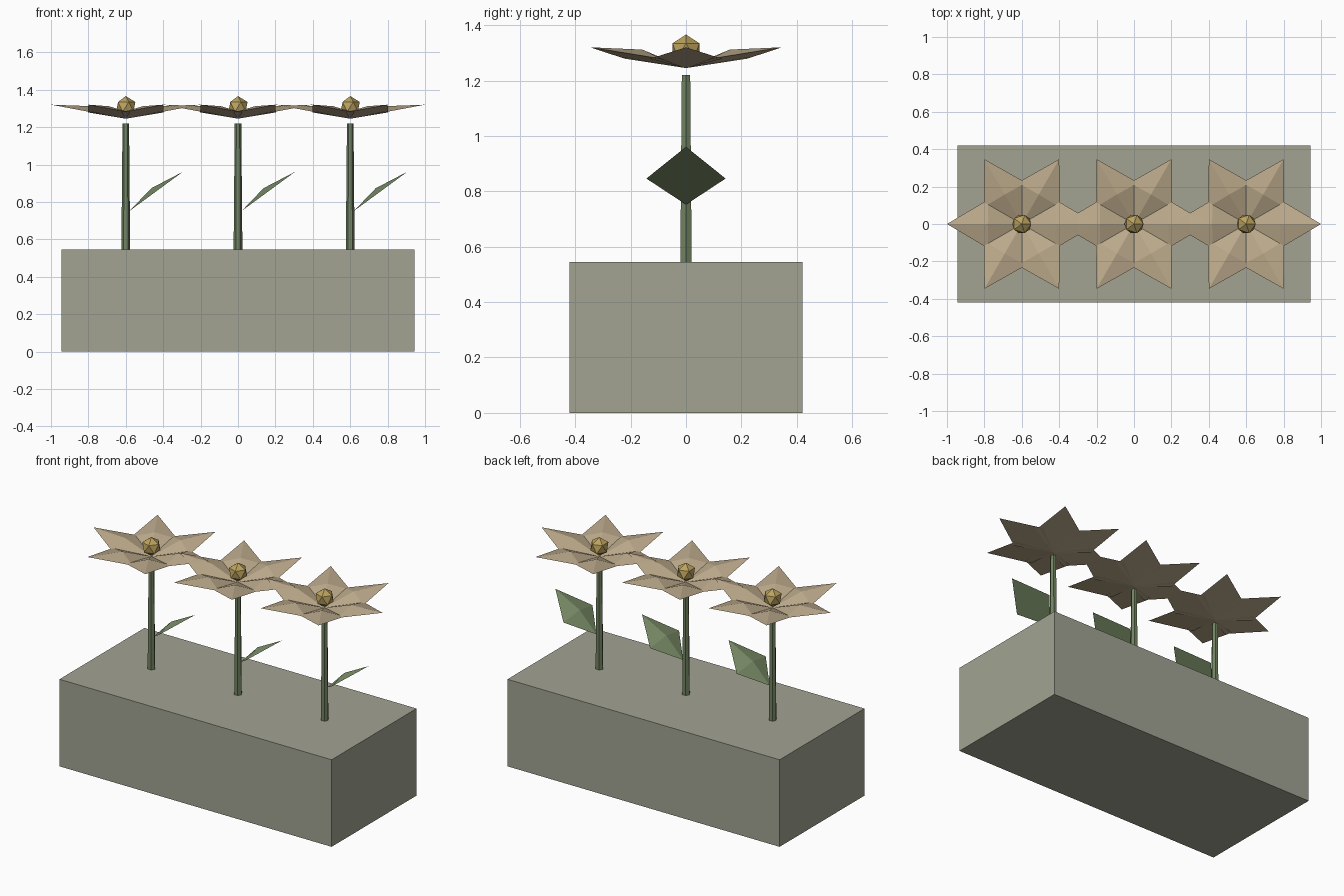
import bpy, bmesh, math
from mathutils import Matrix, Vector

if "Cube" in bpy.data.objects:
    bpy.data.objects.remove(bpy.data.objects["Cube"])


def material(name, rgb):
    m = bpy.data.materials.new(name)
    m.diffuse_color = (*rgb, 1)
    m.use_nodes = True
    m.node_tree.nodes["Principled BSDF"].inputs["Base Color"].default_value = m.diffuse_color
    return m


STONE = material("grey green planter", (0.36, 0.37, 0.29))
STEM = material("stem green", (0.17, 0.23, 0.12))
LEAF = material("leaf green", (0.20, 0.27, 0.14))
PETAL = material("petal tan", (0.50, 0.40, 0.26))
GOLD = material("gold", (0.50, 0.36, 0.11))


def finish(name, bm, mat):
    bmesh.ops.recalc_face_normals(bm, faces=bm.faces)
    me = bpy.data.meshes.new(name)
    bm.to_mesh(me)
    bm.free()
    me.materials.append(mat)
    ob = bpy.data.objects.new(name, me)
    bpy.context.collection.objects.link(ob)
    return ob


def blade(bm, base, tip, half_width, ridge, turn=0.0, side_at=0.45, peak_at=0.47):
    """Kite with a flat underside and a raised middle, running along +x, turned about z."""
    base, tip = Vector(base), Vector(tip)
    run = tip - base
    up = run.normalized().cross(Vector((0, 1, 0)))
    side = Vector((0, half_width, 0))
    mid = base + run * side_at
    rot = Matrix.Rotation(turn, 3, 'Z')
    pts = [base, mid - side, tip, mid + side, base + run * peak_at + up * ridge]
    v = [bm.verts.new(rot @ p) for p in pts]
    bm.faces.new(v[3::-1])
    for i in range(4):
        bm.faces.new((v[i], v[(i + 1) % 4], v[4]))


# planter block
bm = bmesh.new()
bmesh.ops.create_cube(bm, size=1, matrix=Matrix.Translation((0, 0, 0.2725))
                      @ Matrix.Diagonal((1.885, 0.84, 0.545, 1)))
finish("planter", bm, STONE)

for n, x in enumerate((-0.6, 0, 0.6), 1):
    # tapered six-sided stem
    bm = bmesh.new()
    bmesh.ops.create_cone(bm, cap_ends=True, segments=6, radius1=0.024, radius2=0.0175,
                          depth=0.72, matrix=Matrix.Translation((x, 0, 0.86))
                          @ Matrix.Rotation(math.pi / 2, 4, 'Z'))
    finish(f"stem_{n}", bm, STEM)

    # leaf rising to the right
    bm = bmesh.new()
    blade(bm, (0.02, 0, 0.752), (0.305, 0, 0.961), 0.143, 0.029)
    finish(f"leaf_{n}", bm, LEAF).location.x = x

    # six petals
    bm = bmesh.new()
    for k in range(6):
        blade(bm, (0, 0, 1.245), (0.4, 0, 1.32), 0.13, 0.032, k * math.pi / 3)
    finish(f"petals_{n}", bm, PETAL).location.x = x

    # flower centre
    bm = bmesh.new()
    bmesh.ops.create_icosphere(bm, subdivisions=1, radius=0.057)
    finish(f"flower_centre_{n}", bm, GOLD).location = (x, 0, 1.309)
